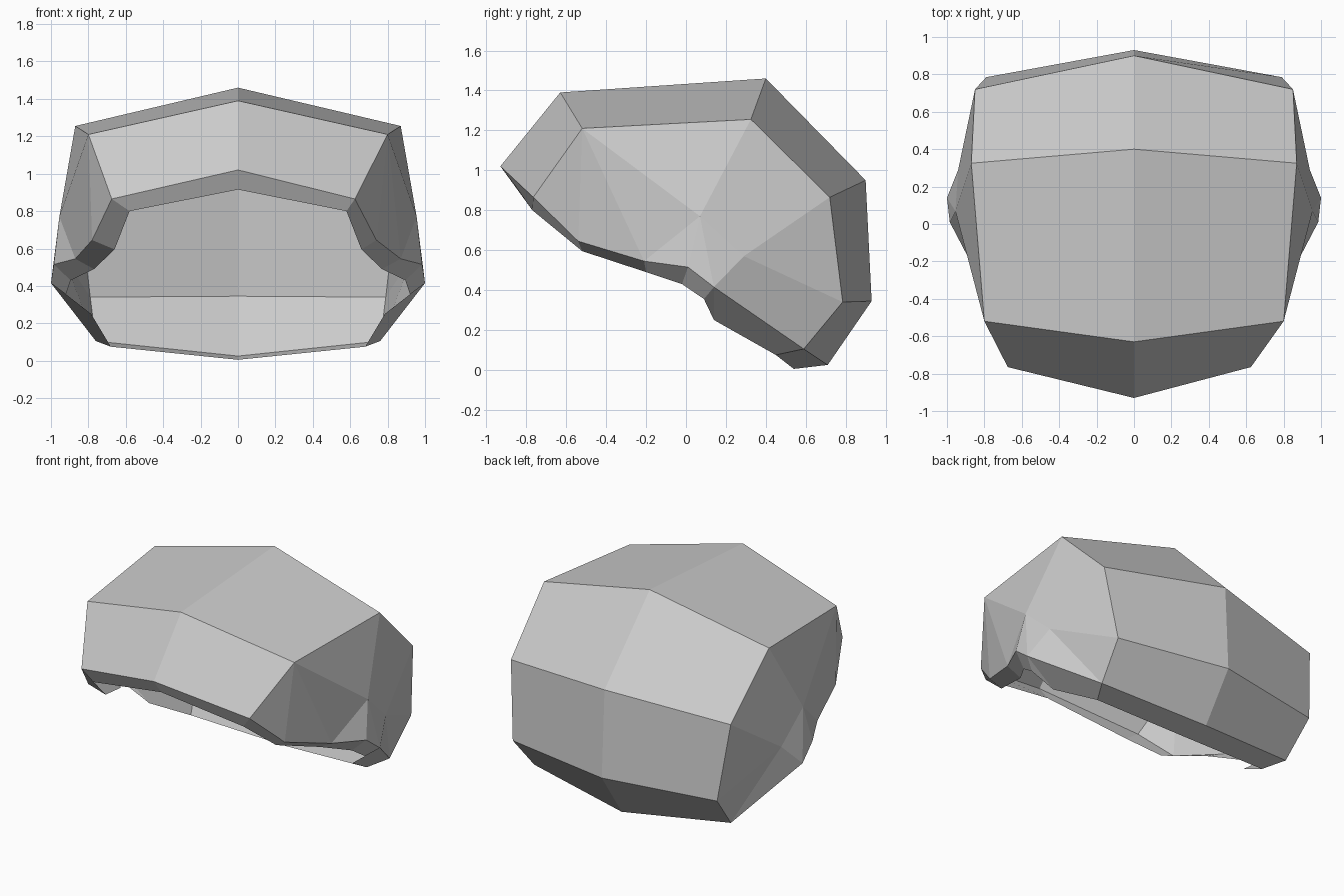
import bpy
import bmesh

default = bpy.data.objects.get("Cube")
if default:
    bpy.data.objects.remove(default, do_unlink=True)

# Plain grey material
grey = bpy.data.materials.new("light grey")
grey.use_nodes = True
colour = (0.6, 0.6, 0.6, 1.0)
grey.diffuse_color = colour
grey.node_tree.nodes["Principled BSDF"].inputs["Base Color"].default_value = colour

# Centre line (y, z): folded front lip, crown, back, folded nape lip
centre_line = [(-0.85, 0.915), (-0.93, 1.02), (-0.63, 1.39), (0.40, 1.46),
               (0.90, 0.95), (0.93, 0.345), (0.71, 0.025), (0.54, 0.005)]

# Corner line beside it (x, y, z), matching the centre line point by point
corner_line = [(0.58, -0.77, 0.80), (0.65, -0.765, 0.865), (0.80, -0.52, 1.21),
               (0.87, 0.325, 1.255), (0.85, 0.72, 0.865), (0.79, 0.785, 0.34),
               (0.76, 0.59, 0.105), (0.68, 0.45, 0.075)]
corner_names = ["front_lip", "front", "brow", "crown", "back", "nape", "hem", "hem_lip"]

# Side panel: bulge points, then the lower edge and its folded lip
side_points = {
    "temple": (0.955, 0.07, 0.77), "ear": (0.94, 0.29, 0.57),
    "edge_a": (0.76, -0.54, 0.645), "edge_b": (0.87, -0.21, 0.545),
    "edge_c": (0.985, 0.01, 0.515), "edge_d": (1.0, 0.14, 0.415),
    "lip_a": (0.66, -0.52, 0.595), "lip_b": (0.77, -0.20, 0.49),
    "lip_c": (0.895, -0.02, 0.43), "lip_d": (0.92, 0.09, 0.355),
    "lip_e": (0.785, 0.14, 0.25),
}
side_faces = [
    "front brow edge_a", "brow edge_b edge_a", "brow temple edge_b",
    "brow crown temple", "temple edge_c edge_b", "temple edge_d edge_c",
    "temple ear edge_d", "crown ear temple", "crown back ear",
    "back nape ear", "nape hem ear", "ear hem edge_d",
    "front edge_a lip_a front_lip", "edge_a edge_b lip_b lip_a",
    "edge_b edge_c lip_c lip_b", "edge_c edge_d lip_d lip_c",
    "edge_d lip_e lip_d", "edge_d hem hem_lip lip_e",
]
# Slight unevenness between the two front corners
uneven = {"front": 0.025, "edge_a": 0.02}

bm = bmesh.new()
middle = [bm.verts.new((0, y, z)) for y, z in centre_line]
points = dict(zip(corner_names, corner_line)) | side_points

for side in (1, -1):
    v = {name: bm.verts.new((side * x - uneven.get(name, 0), y, z))
         for name, (x, y, z) in points.items()}

    def add_face(corners):
        bm.faces.new(corners if side > 0 else corners[::-1])

    # Wide panels from the centre line out to the corner line
    for i in range(len(middle) - 1):
        a, b = v[corner_names[i]], v[corner_names[i + 1]]
        add_face([middle[i], a, b, middle[i + 1]])
    # Faceted side panel and folded lip
    for face in side_faces:
        add_face([v[name] for name in face.split()][::-1])

# Make flat, outward facing facets
bmesh.ops.triangulate(bm, faces=[f for f in bm.faces if len(f.verts) > 4])
bmesh.ops.recalc_face_normals(bm, faces=bm.faces)
crown_face = max(bm.faces, key=lambda f: f.calc_center_median().z)
if crown_face.normal.z < 0:
    bmesh.ops.reverse_faces(bm, faces=bm.faces)

mesh = bpy.data.meshes.new("faceted_shell")
bm.to_mesh(mesh)
bm.free()
mesh.materials.append(grey)
shell = bpy.data.objects.new("faceted_shell", mesh)
bpy.context.collection.objects.link(shell)
